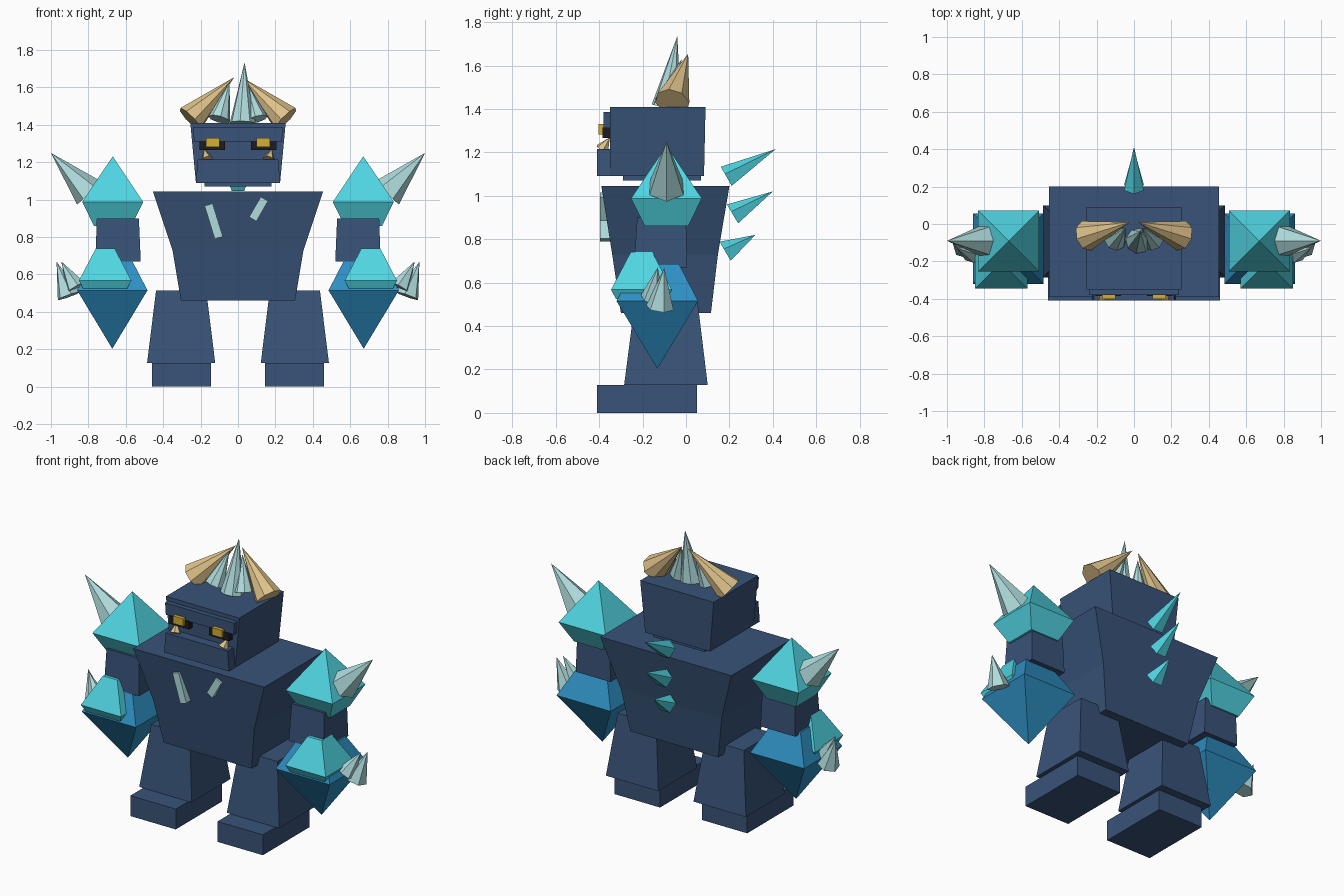
import bpy, bmesh
from mathutils import Vector

cube = bpy.data.objects.get("Cube")
if cube:
    bpy.data.objects.remove(cube, do_unlink=True)


def material(name, r, g, b):
    rgba = [((c / 255 + 0.055) / 1.055) ** 2.4 for c in (r, g, b)] + [1]
    m = bpy.data.materials.new(name)
    m.use_nodes = True
    m.diffuse_color = rgba
    m.node_tree.nodes["Principled BSDF"].inputs["Base Color"].default_value = rgba
    return m


NAVY = material("navy stone", 56, 83, 120)
CYAN = material("cyan crystal", 80, 213, 226)
BLUE = material("blue crystal", 46, 143, 194)
PALE = material("pale crystal", 176, 220, 221)
TAN = material("tan horn", 222, 194, 138)
GOLD = material("gold eye", 212, 175, 52)
BLACK = material("black socket", 28, 28, 32)


def finish(name, bm, mat):
    bmesh.ops.recalc_face_normals(bm, faces=bm.faces)
    mesh = bpy.data.meshes.new(name)
    bm.to_mesh(mesh)
    bm.free()
    mesh.materials.append(mat)
    ob = bpy.data.objects.new(name, mesh)
    bpy.context.collection.objects.link(ob)
    return ob


def stack(name, mat, *levels, side=1):
    """Rectangular cross-sections (z, x0, x1, y0, y1) joined from bottom to top."""
    bm = bmesh.new()
    rings = []
    for z, x0, x1, y0, y1 in levels:
        corners = ((x0, y0), (x1, y0), (x1, y1), (x0, y1))
        rings.append([bm.verts.new((side * x, y, z)) for x, y in corners])
    for a, b in zip(rings, rings[1:]):
        for i in range(4):
            j = (i + 1) % 4
            bm.faces.new((a[i], a[j], b[j], b[i]))
    bm.faces.new(rings[0])
    bm.faces.new(rings[-1])
    return finish(name, bm, mat)


def crystal(name, mat, side, x, y, *levels):
    """Square crystal from (z, half width) levels."""
    return stack(name, mat, *[(z, x - h, x + h, y - h, y + h) for z, h in levels], side=side)


def spike(name, mat, base, tip, radius, sides=6, side=1):
    base, tip = [Vector((p[0] * side, p[1], p[2])) for p in (base, tip)]
    axis = tip - base
    bm = bmesh.new()
    bmesh.ops.create_cone(bm, cap_ends=True, segments=sides, radius1=radius,
                          radius2=0, depth=axis.length)
    ob = finish(name, bm, mat)
    ob.rotation_mode = 'QUATERNION'
    ob.rotation_quaternion = axis.to_track_quat('Z', 'Y')
    ob.location = (base + tip) / 2
    return ob


def bar(name, x, z, width, length, angle):
    bm = bmesh.new()
    bmesh.ops.create_cube(bm, size=1)
    bmesh.ops.scale(bm, vec=(width, 0.055, length), verts=bm.verts)
    ob = finish(name, bm, PALE)
    ob.location = (x, -0.368, z)
    ob.rotation_euler = (0, angle, 0)


# Body
stack("torso", NAVY, (0.46, -0.305, 0.305, -0.30, 0.115),
      (0.73, -0.35, 0.35, -0.34, 0.147), (1.045, -0.455, 0.455, -0.39, 0.2))
bar("chest_shard_long", -0.13, 0.885, 0.045, 0.185, -0.30)
bar("chest_shard_short", 0.11, 0.95, 0.045, 0.125, 0.52)

# Head and face
stack("head", NAVY, (1.09, -0.225, 0.225, -0.35, 0.083), (1.41, -0.255, 0.255, -0.35, 0.09))
stack("chin", NAVY, (1.07, -0.18, 0.18, -0.29, 0.07), (1.1, -0.18, 0.18, -0.29, 0.07))
stack("jaw", NAVY, (1.09, -0.225, 0.225, -0.41, -0.34), (1.215, -0.215, 0.215, -0.41, -0.34))
stack("brow", NAVY, (1.312, -0.235, 0.235, -0.38, -0.34), (1.385, -0.24, 0.24, -0.38, -0.34))

# Back spikes
spike("back_spike_top", CYAN, (0, 0.188, 1.085), (0, 0.413, 1.215), 0.056, 5)
spike("back_spike_middle", CYAN, (0, 0.217, 0.912), (0, 0.40, 1.02), 0.056, 5)
spike("back_spike_bottom", CYAN, (0, 0.183, 0.74), (0, 0.32, 0.82), 0.056, 5)

# Crest
spike("crest_middle", PALE, (0.025, -0.09, 1.41), (0.035, -0.04, 1.735), 0.07, 8)

for side, tag in ((1, "left_"), (-1, "right_")):
    # Face details
    for name, mat, z0, z1, x0, x1, y0 in (
            ("socket", BLACK, 1.265, 1.315, 0.07, 0.207, -0.385),
            ("eye", GOLD, 1.283, 1.33, 0.1, 0.17, -0.402)):
        stack(tag + name, mat, (z0, x0, x1, y0, -0.34), (z1, x0, x1, y0, -0.34), side=side)
    spike(tag + "tusk", TAN, (0.165, -0.385, 1.215), (0.18, -0.35, 1.27), 0.033, side=side)

    # Horns and crest
    spike(tag + "horn", TAN, (0.255, -0.063, 1.43), (0.02, 0.01, 1.655), 0.082, 8, side)
    spike(tag + "crest", PALE, (0.10, -0.085, 1.43), (0.045, -0.02, 1.63), 0.06, 8, side)

    # Legs
    stack(tag + "leg", NAVY, (0.128, 0.122, 0.486, -0.285, 0.10),
          (0.515, 0.17, 0.438, -0.235, 0.053), side=side)
    stack(tag + "foot", NAVY, (0, 0.145, 0.46, -0.41, 0.05),
          (0.128, 0.145, 0.46, -0.41, 0.05), side=side)

    # Arms
    stack(tag + "upper_arm", NAVY, (0.67, 0.52, 0.762, -0.24, 0.005),
          (0.9, 0.53, 0.755, -0.225, 0), side=side)
    crystal(tag + "shoulder", CYAN, side, 0.67, -0.09, (0.86, 0.1), (0.988, 0.163), (1.23, 0.001))
    spike(tag + "shoulder_spike", PALE, (0.795, -0.09, 1.035), (1.0, -0.09, 1.25), 0.09, 6, side)
    crystal(tag + "forearm", BLUE, side, 0.672, -0.132, (0.205, 0.001), (0.515, 0.188), (0.685, 0.1))
    crystal(tag + "fist_crystal", CYAN, side, 0.71, -0.205,
            (0.525, 0.118), (0.568, 0.14), (0.74, 0.05))

    # Knuckle spikes
    spike(tag + "knuckle_front", PALE, (0.865, -0.155, 0.53), (0.945, -0.13, 0.67), 0.055, 6, side)
    spike(tag + "knuckle_outer", PALE, (0.905, -0.12, 0.485), (0.97, -0.1, 0.668), 0.065, 6, side)
